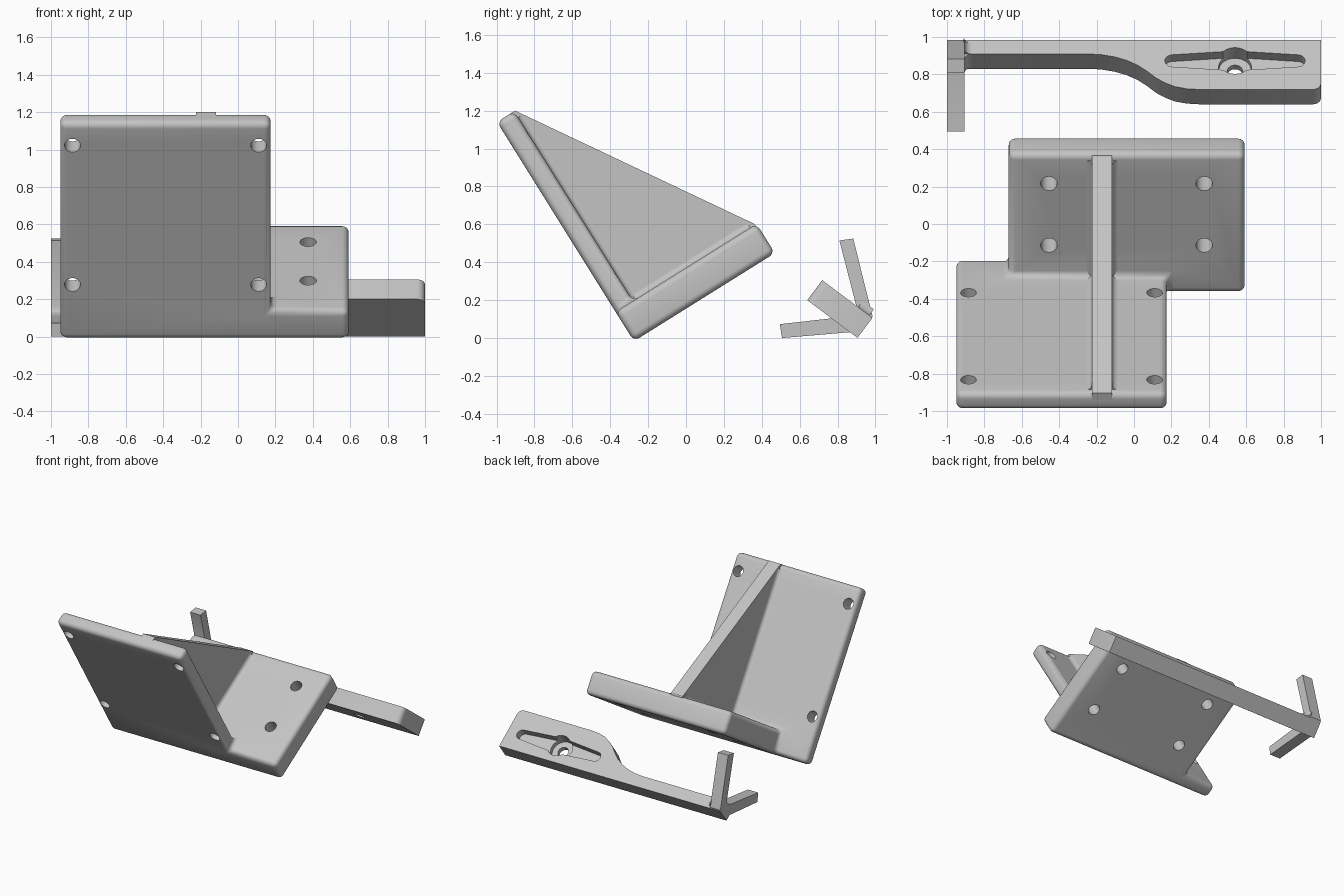
import bpy, bmesh, math
from mathutils import Matrix, Vector

if "Cube" in bpy.data.objects:
    bpy.data.objects.remove(bpy.data.objects["Cube"])

grey = bpy.data.materials.new("plain_grey")
grey.diffuse_color = (0.55, 0.55, 0.55, 1)
grey.use_nodes = True
grey.node_tree.nodes["Principled BSDF"].inputs["Base Color"].default_value = grey.diffuse_color

BRACKET = Matrix.Translation((0, -0.275, -0.017)) @ Matrix.Rotation(math.radians(32), 4, 'X')
ARM = Matrix.Translation((0, 0.64, 0.2)) @ Matrix.Rotation(-math.atan2(0.6, 0.8), 4, 'X')


def prism(name, pts, origin, a, b, depth):
    """Extrude a 2D outline, drawn along directions a and b, by the vector depth."""
    o, a, b, depth = map(Vector, (origin, a, b, depth))
    bm = bmesh.new()
    face = bm.faces.new([bm.verts.new(o + a * p + b * q) for p, q in pts])
    ext = bmesh.ops.extrude_face_region(bm, geom=[face])
    bmesh.ops.translate(bm, vec=depth, verts=[v for v in ext["geom"] if isinstance(v, bmesh.types.BMVert)])
    bmesh.ops.recalc_face_normals(bm, faces=bm.faces)
    me = bpy.data.meshes.new(name)
    bm.to_mesh(me)
    bm.free()
    me.materials.append(grey)
    ob = bpy.data.objects.new(name, me)
    bpy.context.collection.objects.link(ob)
    return ob


def box(name, lo, hi):
    dx, dy, dz = (h - l for l, h in zip(lo, hi))
    return prism(name, [(0, 0), (dx, 0), (dx, dy), (0, dy)], lo, (1, 0, 0), (0, 1, 0), (0, 0, dz))


def rod(center, r, a, b, depth):
    ring = [(r * math.cos(t * math.pi / 16), r * math.sin(t * math.pi / 16)) for t in range(32)]
    return prism("hole_cutter", ring, center, a, b, depth)


def fillet(name, p0, p1, a, b, r):
    """Concave strip filling the inner corner between directions a and b."""
    arc = [(r - r * math.sin(t * math.pi / 12), r - r * math.cos(t * math.pi / 12)) for t in range(7)]
    e = 0.004  # slight overlap into the walls
    return prism(name, [(-e, -e), (-e, r)] + arc[::-1] + [(r, -e)], p0, a, b, Vector(p1) - Vector(p0))


def bake(ob):
    dg = bpy.context.evaluated_depsgraph_get()
    me = bpy.data.meshes.new_from_object(ob.evaluated_get(dg))
    ob.modifiers.clear()
    ob.data = me


def boolean(ob, other, op):
    other.hide_render = True
    m = ob.modifiers.new(op, 'BOOLEAN')
    m.object, m.operation, m.solver = other, op, 'EXACT'
    bpy.context.view_layer.update()
    bake(ob)
    bpy.data.objects.remove(other)


def round_edges(ob, width):
    bm = bmesh.new()
    bm.from_mesh(ob.data)
    bmesh.ops.remove_doubles(bm, verts=bm.verts, dist=1e-5)
    bmesh.ops.dissolve_limit(bm, angle_limit=0.02, verts=bm.verts, edges=bm.edges)
    bm.to_mesh(ob.data)
    bm.free()
    m = ob.modifiers.new("round", 'BEVEL')
    m.width, m.segments, m.limit_method, m.angle_limit = width, 5, 'ANGLE', 0.6
    bpy.context.view_layer.update()
    bake(ob)


def finish(obs, matrix):
    for ob in obs:
        ob.matrix_world = matrix
        bpy.ops.object.select_all(action='DESELECT')
        ob.select_set(True)
        bpy.context.view_layer.objects.active = ob
        bpy.ops.object.shade_smooth_by_angle(angle=math.radians(30))


X, Y, Z = Vector((1, 0, 0)), Vector((0, 1, 0)), Vector((0, 0, 1))

# Bracket: tall plate and base plate joined in an L, edges rounded
T, B, H, L = 0.108, 0.183, 1.365, 0.878
plates = box("bracket_plates", (-0.95, 0, 0), (0.175, T, H))
boolean(plates, box("base_plate", (-0.67, 0, 0), (0.592, L, B)), 'UNION')
round_edges(plates, 0.035)

# Bolt holes through both plates
for x in (-0.885, 0.11):
    for v in (0.347, 1.225):
        boolean(plates, rod((x, -0.1, v), 0.042, X, Z, Y * 0.4), 'DIFFERENCE')
for x in (-0.455, 0.375):
    for u in (0.304, 0.693):
        boolean(plates, rod((x, u, -0.1), 0.044, X, Y, Z * 0.5), 'DIFFERENCE')

# Triangular rib with fillets along both plates
R0, R1 = -0.225, -0.118
rib = prism("rib", [(T - 0.04, B - 0.04), (L - 0.03, B - 0.04), (L - 0.01, B - 0.005), (L - 0.01, B + 0.005),
                    (T + 0.005, H), (T - 0.04, H)],
            (R0, 0, 0), Y, Z, X * (R1 - R0))
parts = [plates, rib]
for x, d in ((R0, -X), (R1, X)):
    parts.append(fillet("rib_fillet_tall", (x, T, B), (x, T, H - 0.04), d, Y, 0.03))
    parts.append(fillet("rib_fillet_base", (x, T, B), (x, L - 0.04, B), d, Z, 0.03))
finish(parts, BRACKET)

# Lever arm: narrow bar that swells into a wide head
TH, W = 0.132, 0.332
outline = [(-1, W), (-1, 0.2375), (-0.24, 0.2375), (-0.17, 0.232), (-0.1, 0.217), (-0.04, 0.195),
           (0.02, 0.162), (0.07, 0.122), (0.12, 0.075), (0.17, 0.042), (0.22, 0.019), (0.28, 0.005),
           (0.35, 0), (0.96, 0), (0.98, 0.006), (0.994, 0.02), (1, 0.04), (1, W)]
arm = prism("lever_arm", outline, (0, 0, 0), X, Y, Z * TH)

# Tapered slot, round seat and through hole in the head
C, S = 0.54, 0.192
right = [(0.335 + 0.04 * math.cos(t), 0.04 * math.sin(t)) for t in (math.pi * (i / 10 - 0.5) for i in range(11))]
half = right + [(0, 0.066)]
slot = half + [(-p, -q) for p, q in half]
boolean(arm, prism("slot_cutter", slot, (C, S, TH - 0.06), X, Y, Z * 0.2), 'DIFFERENCE')
boolean(arm, rod((C, S, TH - 0.095), 0.088, X, Y, Z * 0.2), 'DIFFERENCE')
boolean(arm, rod((C, S, -0.1), 0.042, X, Y, Z * 0.4), 'DIFFERENCE')

# Small fillets where the bar meets the fork
F = -0.907
fork_fillets = [fillet("fork_fillet_top", (F, 0.2375, TH), (F, 0.31, TH), X, Z, 0.04),
                fillet("fork_fillet_front", (F, 0.2375, 0.01), (F, 0.2375, TH), X, -Y, 0.04)]
finish([arm] + fork_fillets, ARM)

# Two-pronged fork at the end of the arm
fork = prism("fork", [(0.985, 0.115), (0.883, 0.525), (0.81, 0.515), (0.9, 0.165), (0.895, 0.14), (0.87, 0.12),
                      (0.84, 0.112), (0.495, 0.073), (0.507, 0), (0.88, 0.032), (0.905, 0.002)],
             (-1, 0, 0), Y, Z, X * (F + 1))
finish([fork], Matrix())
